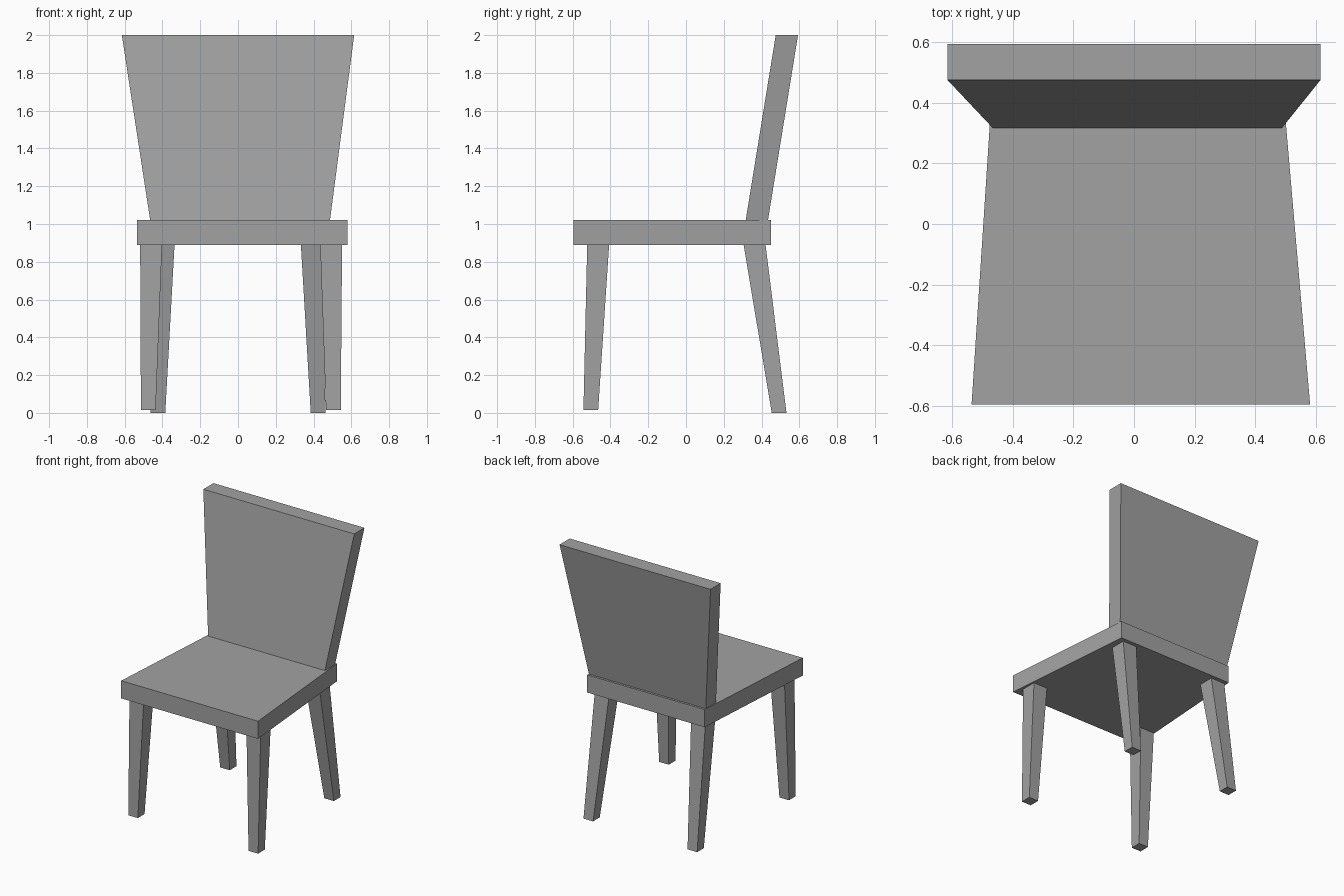
import bpy
import bmesh

default = bpy.data.objects.get("Cube")
if default:
    bpy.data.objects.remove(default, do_unlink=True)

grey = bpy.data.materials.new("plain_grey")
grey.use_nodes = True
colour = (0.36, 0.36, 0.36, 1)
grey.diffuse_color = colour
grey.node_tree.nodes["Principled BSDF"].inputs["Base Color"].default_value = colour


def loft(name, *sections):
    """Close a solid between two four-cornered sections."""
    bm = bmesh.new()
    low, high = [[bm.verts.new(p) for p in s] for s in sections]
    bm.faces.new(low[::-1])
    bm.faces.new(high)
    for i in range(4):
        j = (i + 1) % 4
        bm.faces.new((low[i], low[j], high[j], high[i]))
    bmesh.ops.recalc_face_normals(bm, faces=bm.faces)
    mesh = bpy.data.meshes.new(name)
    bm.to_mesh(mesh)
    bm.free()
    mesh.materials.append(grey)
    obj = bpy.data.objects.new(name, mesh)
    bpy.context.collection.objects.link(obj)
    return obj


def rect(x0, x1, y0, y1, z):
    return [(x0, y0, z), (x1, y0, z), (x1, y1, z), (x0, y1, z)]


# Seat, wider at the front
def seat_outline(z):
    return [(-0.535, -0.595, z), (0.58, -0.595, z), (0.49, 0.45, z), (-0.467, 0.45, z)]


loft("seat", seat_outline(0.89), seat_outline(1.02))

# Backrest, flaring and leaning back
loft("backrest",
     rect(-0.465, 0.487, 0.316, 0.434, 1.02),
     rect(-0.615, 0.615, 0.475, 0.593, 2.0))


# Tapered legs, splayed at the back
def leg(name, foot, top, foot_z):
    fx, fy = foot
    tx, ty = top
    f, t = 0.039, 0.058
    loft(name,
         rect(fx - f, fx + f, fy - f, fy + f, foot_z),
         rect(tx - t, tx + t, ty - t, ty + t, 0.89))


leg("front_right_leg", (-0.475, -0.504), (-0.46, -0.465), 0.015)
leg("front_left_leg", (0.505, -0.504), (0.493, -0.465), 0.015)
leg("back_right_leg", (-0.424, 0.493), (-0.394, 0.363), 0.0)
leg("back_left_leg", (0.424, 0.493), (0.391, 0.363), 0.0)
